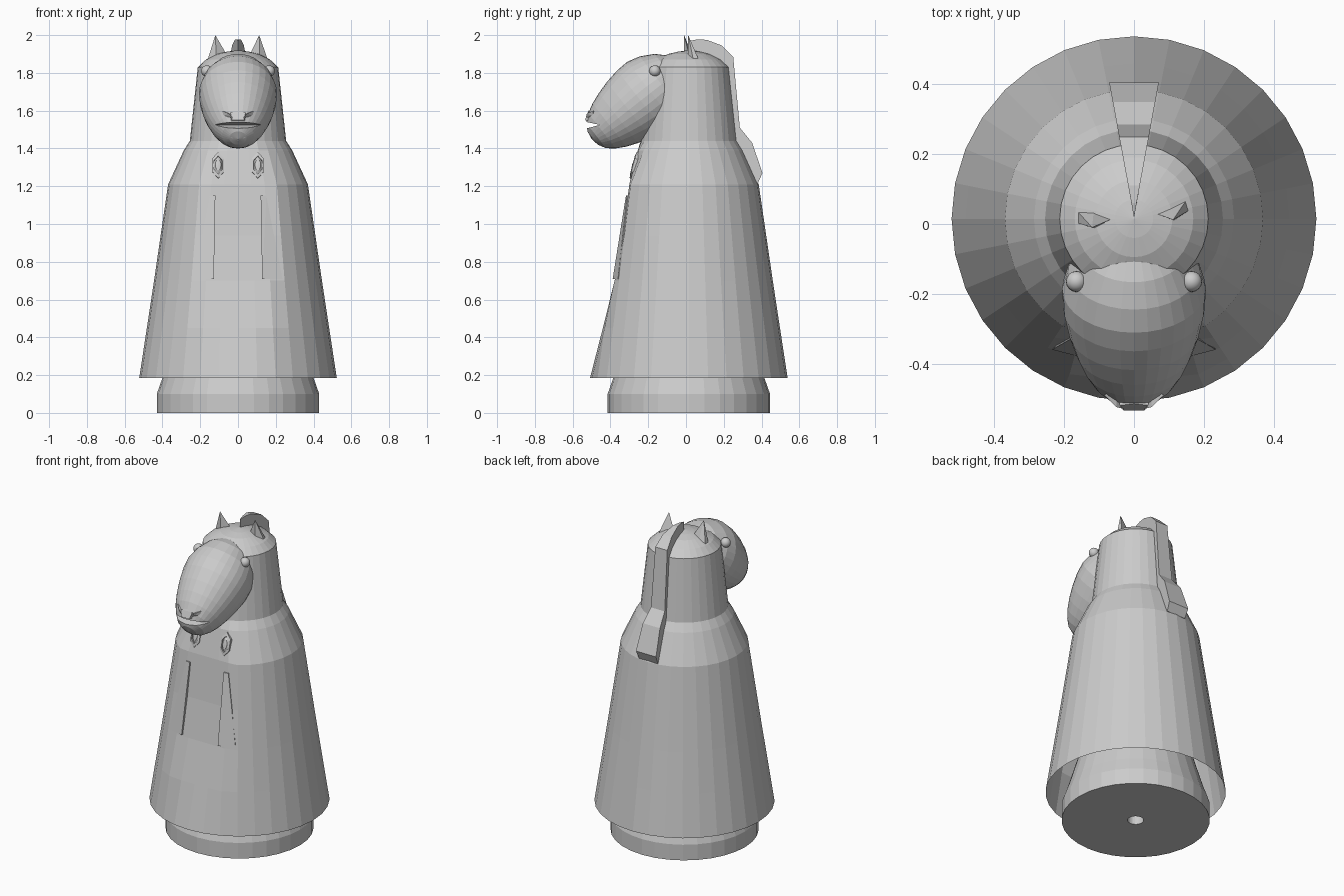
import bpy, bmesh, math
from mathutils import Matrix, Vector

if "Cube" in bpy.data.objects:
    bpy.data.objects.remove(bpy.data.objects["Cube"])

CY = 0.015  # axis of the turned parts

grey = bpy.data.materials.new("plain grey")
grey.diffuse_color = (0.6, 0.6, 0.6, 1)
grey.use_nodes = True
grey.node_tree.nodes["Principled BSDF"].inputs["Base Color"].default_value = grey.diffuse_color


def finish(name, bm, mat=True):
    bmesh.ops.remove_doubles(bm, verts=bm.verts[:], dist=1e-5)
    bmesh.ops.recalc_face_normals(bm, faces=bm.faces[:])
    me = bpy.data.meshes.new(name)
    bm.to_mesh(me)
    bm.free()
    ob = bpy.data.objects.new(name, me)
    bpy.context.collection.objects.link(ob)
    if mat:
        me.materials.append(grey)
    return ob


def lathe(profile, sides, matrix):
    """Turn (radius, height) points round local z."""
    bm = bmesh.new()
    rings = []
    for r, z in profile:
        rings.append([bm.verts.new((r * math.cos(2 * math.pi * i / sides),
                                    r * math.sin(2 * math.pi * i / sides), z)) for i in range(sides)])
    for a, b in zip(rings, rings[1:]):
        for i in range(sides):
            j = (i + 1) % sides
            bm.faces.new((a[i], a[j], b[j], b[i]))
    bmesh.ops.remove_doubles(bm, verts=bm.verts[:], dist=1e-5)
    bm.transform(matrix)
    return bm


def hull(name, pts):
    bm = bmesh.new()
    for p in pts:
        bm.verts.new(p)
    res = bmesh.ops.convex_hull(bm, input=bm.verts[:])
    loose = [v for v in bm.verts if not v.link_faces]
    bmesh.ops.delete(bm, geom=loose, context='VERTS')
    return finish(name, bm)


def side_prism(name, outline, half_width, mat=True):
    """Extrude a (y, z) outline sideways; half_width is a function of y."""
    bm = bmesh.new()
    left = [bm.verts.new((-half_width(y), y, z)) for y, z in outline]
    right = [bm.verts.new((half_width(y), y, z)) for y, z in outline]
    bm.faces.new(left)
    bm.faces.new(right[::-1])
    n = len(outline)
    for i in range(n):
        j = (i + 1) % n
        bm.faces.new((left[i], left[j], right[j], right[i]))
    return finish(name, bm, mat)


axis = Matrix.Translation((0, CY, 0))

# Base with peg hole and tapered core
finish("base", lathe([(0, .2), (.047, .2), (.047, 0), (.43, 0), (.43, .1), (.40, .185),
                      (.33, .42), (.31, 1.1), (0, 1.1)], 32, axis))

# Cloak, neck and domed crown; the chest is pressed flat
cloak = lathe([(.523, .185), (.4825, .45), (.4445, .7), (.4095, .94), (.37, 1.21), (.287, 1.39),
               (.255, 1.44), (.213, 1.83), (.17, 1.87), (.11, 1.9), (.055, 1.913), (0, 1.92)], 32, axis)
chest = {.45: -.44, .7: -.378, .94: -.335, 1.21: -.30, 1.39: -.255}
for v in cloak.verts:
    for z, limit in chest.items():
        if abs(v.co.z - z) < .005:
            v.co.y = max(v.co.y, limit)
finish("cloak", cloak)

# Egg-shaped head, sloping down to the muzzle
tilt = Matrix.Translation((0, -.5, 1.45)) @ Matrix.Rotation(math.radians(-52), 4, 'X')
head = finish("head", lathe([(0, 0), (.045, .008), (.085, .03), (.118, .07), (.145, .12), (.168, .18),
                             (.188, .25), (.203, .33), (.206, .40), (.188, .47), (.15, .54),
                             (.09, .60), (0, .63)], 32, tilt))

# Open mouth
cutter = side_prism("mouth_cutter", [(-.7, 1.575), (-.7, 1.46), (-.455, 1.525)], lambda y: .3, False)
cutter.hide_render = True
cutter.hide_viewport = True
cut = head.modifiers.new("mouth", 'BOOLEAN')
cut.operation = 'DIFFERENCE'
cut.solver = 'EXACT'
cut.object = cutter

# Lips
hull("upper_lip", [(-.06, -.46, 1.535), (.06, -.46, 1.535), (-.03, -.535, 1.55), (.03, -.535, 1.55),
                   (-.04, -.52, 1.59), (.04, -.52, 1.59), (0, -.515, 1.60)])
hull("lower_lip", [(-.09, -.45, 1.52), (.09, -.45, 1.52), (-.04, -.5, 1.46), (.04, -.5, 1.46),
                   (-.08, -.475, 1.512), (.08, -.475, 1.512), (0, -.49, 1.44)])

# Mane, widening down the back
side_prism("mane", [(.02, 1.97), (.06, 1.977), (.11, 1.975), (.19, 1.945), (.25, 1.885), (.285, 1.51),
                    (.35, 1.43), (.405, 1.27), (.38, 1.215), (.33, 1.22), (.21, 1.45),
                    (.17, 1.8), (.02, 1.88)],
           lambda y: max(.0005, .071 * (y - .02) / .385))

# Ears, each turned a little differently
hull("left_ear", [(-.05, .02, 1.88), (-.17, .005, 1.84), (-.17, .045, 1.84), (-.115, .042, 1.87),
                  (-.115, -.012, 1.88), (-.12, -.01, 2.0)])
hull("right_ear", [(.055, .033, 1.88), (.168, .045, 1.84), (.158, .08, 1.84), (.11, .055, 1.87),
                   (.115, .01, 1.88), (.112, .012, 2.0)])

for s, side in ((-1, "left"), (1, "right")):
    # Eyes
    bm = bmesh.new()
    bmesh.ops.create_uvsphere(bm, u_segments=16, v_segments=10, radius=.03,
                              matrix=Matrix.Translation((s * .165, -.165, 1.81)))
    eye = finish(side + "_eye", bm)
    eye.data.shade_smooth()

    # Nostrils
    hull(side + "_nostril", [(s * .03, -.53, 1.565), (s * .085, -.49, 1.60), (s * .075, -.495, 1.57),
                             (s * .05, -.525, 1.585), (s * .05, -.48, 1.56), (s * .05, -.47, 1.59)])

    # Cloak clasps: a six-sided rim around a domed oval
    place = Matrix.Translation((s * .105, -.272, 1.31)) @ Matrix.Rotation(math.radians(75), 4, 'X') \
        @ Matrix.Diagonal((.5, 1, 1, 1))
    finish(side + "_clasp_rim", lathe([(.072, -.03), (.072, .008), (.05, .012), (.046, -.01), (.046, -.03),
                                       (.072, -.03)], 6, place @ Matrix.Rotation(math.pi / 6, 4, 'Z')))
    finish(side + "_clasp_stone", lathe([(.05, -.03), (.05, .0), (.03, .012), (0, .014)], 12, place))

    # Folds down the chest
    hull(side + "_fold", [(s * .12, -.318, 1.15), (s * .15, -.312, 1.15), (s * .128, -.388, .71),
                          (s * .235, -.36, .71), (s * .12, -.28, 1.15), (s * .15, -.28, 1.15),
                          (s * .128, -.34, .71), (s * .22, -.34, .71)])
